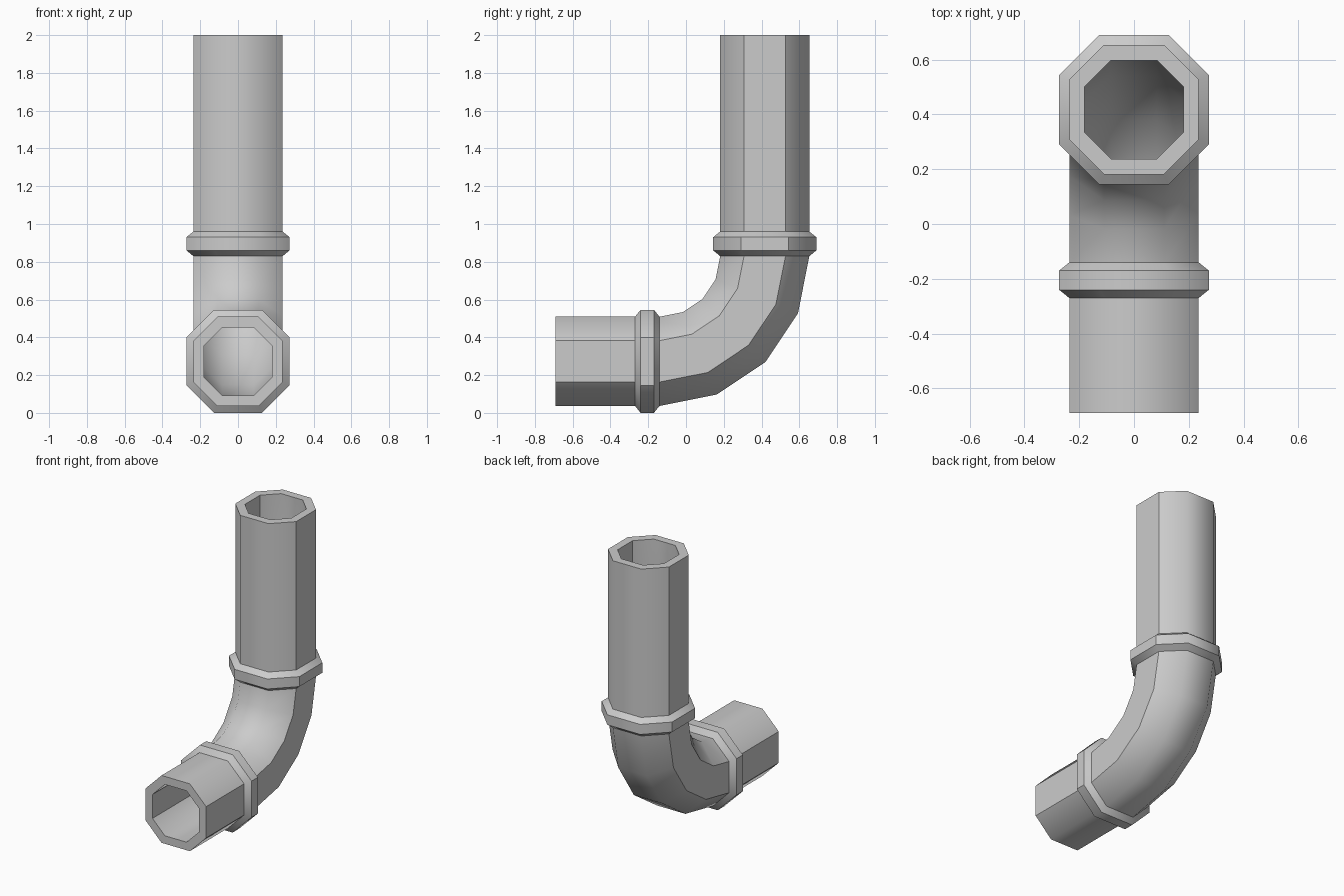
import bpy, bmesh
from math import sin, cos, radians

if "Cube" in bpy.data.objects:
    bpy.data.objects.remove(bpy.data.objects["Cube"])

BEND_Y, BEND_Z, BEND_R = -0.14, 0.83, 0.557   # bend centre and centreline radius
OUTER, COLLAR, INNER = 0.236, 0.273, 0.18     # half widths of the octagons
FLAT = 0.465                                  # half flat side / half width


def ring(bm, angle, shift, size):
    """Octagonal section at a bend angle, shifted along the pipe direction."""
    a = radians(angle)
    h = size * FLAT
    section = [(size, -h), (size, h), (h, size), (-h, size),
               (-size, h), (-size, -h), (-h, -size), (h, -size)]
    verts = []
    for x, v in section:
        y = BEND_Y + (BEND_R + v) * sin(a) + shift * cos(a)
        z = BEND_Z - (BEND_R + v) * cos(a) + shift * sin(a)
        verts.append(bm.verts.new((x, y, z)))
    return verts


# Stations: angle, distance along the straight, half width
collar = [(0.0, OUTER), (0.03, COLLAR), (0.10, COLLAR), (0.13, OUTER)]
outside = [(0, -0.55, OUTER)]
outside += [(0, -d, s) for d, s in reversed(collar)]
outside += [(a, 0, OUTER) for a in (22.5, 45, 67.5)]
outside += [(90, d, s) for d, s in collar]
outside += [(90, 1.17, OUTER)]
inside = [(90, 1.17, INNER)]
inside += [(a, 0, INNER) for a in (90, 67.5, 45, 22.5, 0)]
inside += [(0, -0.55, INNER)]

# Pipe wall: outer skin with collars, end rims and bore in one closed sweep
bm = bmesh.new()
rings = [ring(bm, *s) for s in outside + inside]
pairs = list(zip(rings, rings[1:] + rings[:1]))
for r0, r1 in pairs:
    for i in range(8):
        j = (i + 1) % 8
        bm.faces.new((r0[i], r0[j], r1[j], r1[i]))
bmesh.ops.recalc_face_normals(bm, faces=bm.faces)

# Smooth shading, sharp at collars, rims and around the two side faces
for f in bm.faces:
    f.smooth = True
for e in bm.edges:
    e.smooth = e.calc_face_angle() < radians(30)
for r0, r1 in pairs:
    for i in (2, 3, 6, 7):
        bm.edges.get((r0[i], r1[i])).smooth = True

mesh = bpy.data.meshes.new("elbow_pipe")
bm.to_mesh(mesh)
bm.free()
bpy.context.collection.objects.link(bpy.data.objects.new("elbow_pipe", mesh))
